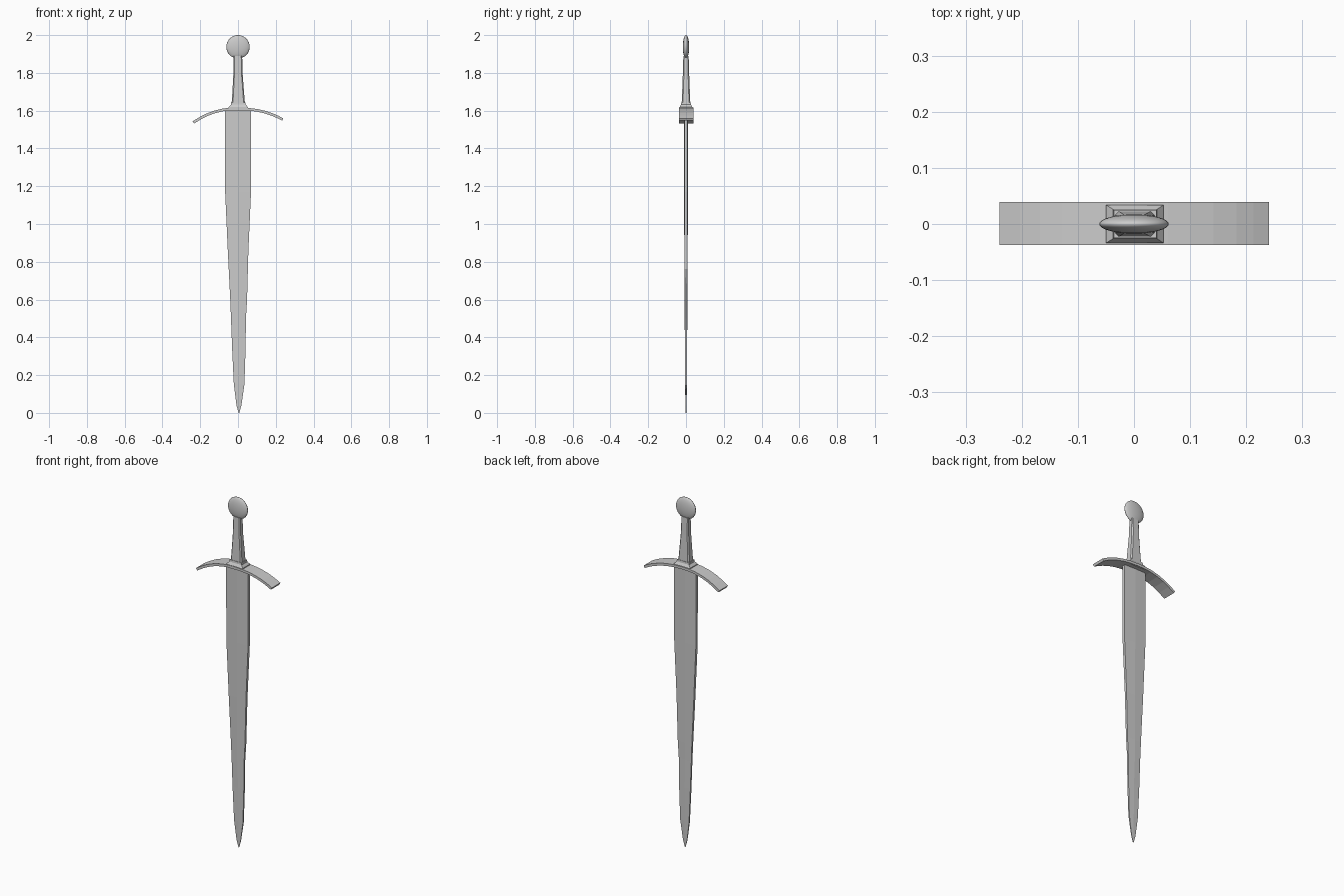
import bpy, bmesh, math

if "Cube" in bpy.data.objects:
    bpy.data.objects.remove(bpy.data.objects["Cube"])


def loft(name, rings):
    """Skin a list of equal-length point rings and cap both ends."""
    bm = bmesh.new()
    vs = [[bm.verts.new(p) for p in ring] for ring in rings]
    n = len(rings[0])
    for a, b in zip(vs, vs[1:]):
        for i in range(n):
            j = (i + 1) % n
            bm.faces.new((a[i], a[j], b[j], b[i]))
    bm.faces.new(vs[0])
    bm.faces.new(vs[-1])
    bmesh.ops.recalc_face_normals(bm, faces=bm.faces)
    me = bpy.data.meshes.new(name)
    bm.to_mesh(me)
    bm.free()
    ob = bpy.data.objects.new(name, me)
    bpy.context.collection.objects.link(ob)
    return ob


def rect(x0, x1, hy, z, c=0.0):
    """Horizontal rectangle, optionally with chamfered corners."""
    if not c:
        return [(x0, -hy, z), (x1, -hy, z), (x1, hy, z), (x0, hy, z)]
    return [(x0 + c, -hy, z), (x1 - c, -hy, z), (x1, -hy + c, z), (x1, hy - c, z),
            (x1 - c, hy, z), (x0 + c, hy, z), (x0, hy - c, z), (x0, -hy + c, z)]


# Blade: ridged section with narrow flat edges (z, left, right, edge y, ridge y)
blade = [(0.0, 0.003, 0.007, 0.001, 0.0015), (0.04, -0.008, 0.018, 0.002, 0.003),
         (0.15, -0.022, 0.034, 0.004, 0.005), (0.34, -0.031, 0.040, 0.005, 0.006),
         (0.50, -0.037, 0.042, 0.005, 0.007), (0.60, -0.041, 0.048, 0.006, 0.007),
         (0.86, -0.054, 0.055, 0.007, 0.009), (1.17, -0.068, 0.069, 0.008, 0.010),
         (1.61, -0.069, 0.069, 0.009, 0.011)]
rings = []
for z, l, r, e, m in blade:
    c = (l + r) / 2 if z < 0.5 else 0.0
    rings.append([(l, -e, z), (c, -m, z), (r, -e, z), (r, e, z), (c, m, z), (l, e, z)])
loft("blade", rings)

# Crossguard: thin strip swept along a drooping arc
path = [(-0.236, 1.538), (-0.20, 1.560), (-0.165, 1.578), (-0.125, 1.593), (-0.08, 1.604),
        (-0.04, 1.609), (0.0, 1.610), (0.06, 1.607), (0.10, 1.602), (0.14, 1.593),
        (0.18, 1.580), (0.21, 1.567), (0.237, 1.553)]
rings = []
for i, (x, z) in enumerate(path):
    a, b = path[max(i - 1, 0)], path[min(i + 1, len(path) - 1)]
    d = math.hypot(b[0] - a[0], b[1] - a[1])
    nx, nz = -(b[1] - a[1]) / d * 0.007, (b[0] - a[0]) / d * 0.007
    rings.append([(x - nx, -0.037, z - nz), (x + nx, -0.037, z + nz),
                  (x + nx, 0.039, z + nz), (x - nx, 0.039, z - nz)])
loft("crossguard", rings)

# Stepped collar above the guard
loft("collar", [rect(-0.050, 0.053, 0.034, 1.600), rect(-0.050, 0.053, 0.034, 1.619),
                rect(-0.037, 0.041, 0.026, 1.632), rect(-0.036, 0.040, 0.025, 1.643)])

# Tapered, chamfered grip
loft("grip", [rect(-0.034, 0.037, 0.023, 1.635, 0.007), rect(-0.029, 0.031, 0.020, 1.71, 0.006),
              rect(-0.025, 0.025, 0.017, 1.79, 0.006), rect(-0.023, 0.022, 0.014, 1.89, 0.005)])

# Flattened disc pommel
bpy.ops.mesh.primitive_uv_sphere_add(segments=32, ring_count=16, radius=1,
                                     location=(0, 0, 1.938), rotation=(math.pi / 2, 0, 0))
pommel = bpy.context.object
pommel.name = "pommel"
pommel.scale = (0.062, 0.062, 0.017)
bpy.ops.object.shade_smooth_by_angle(angle=math.radians(30))
